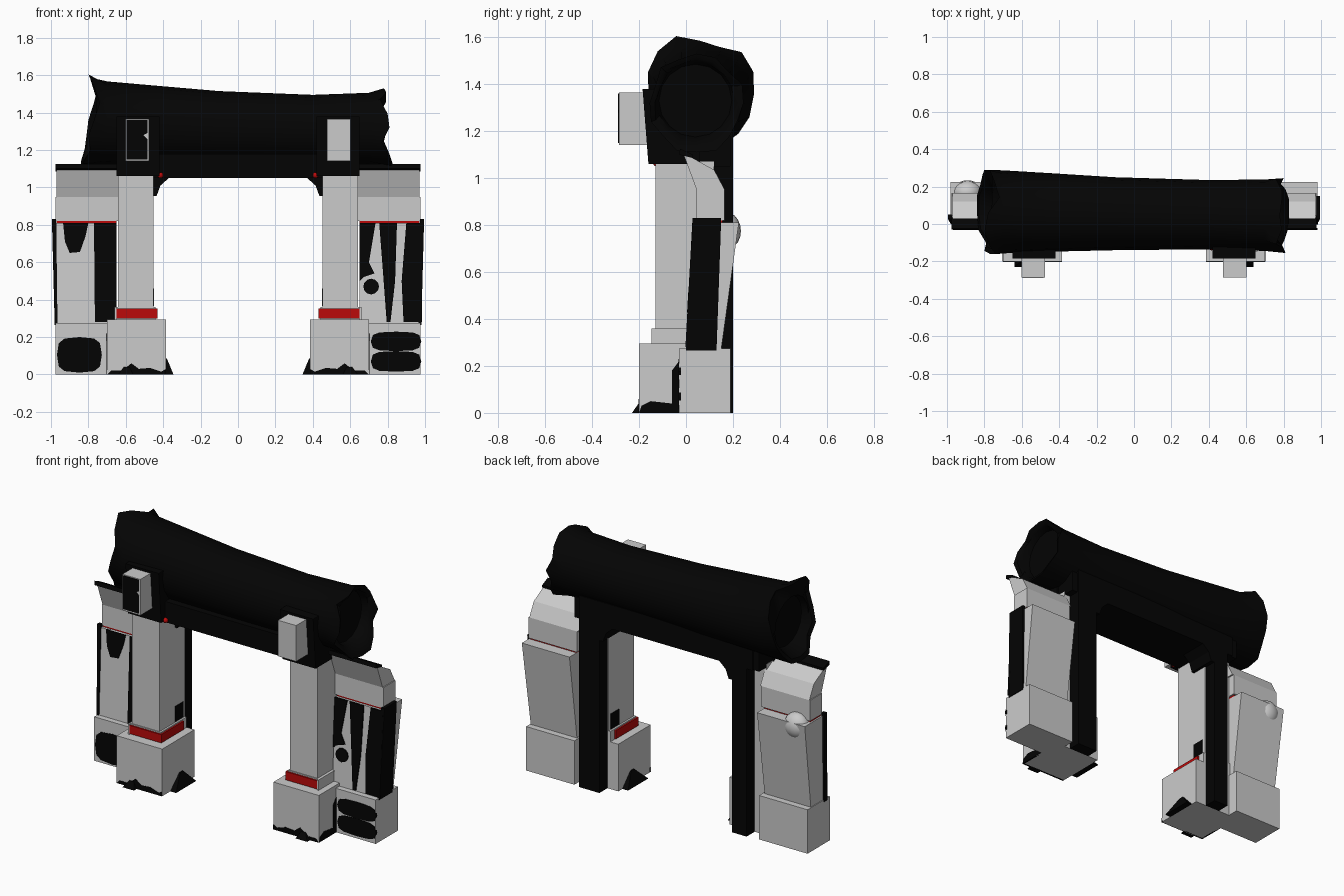
import bpy, bmesh, math

if "Cube" in bpy.data.objects:
    bpy.data.objects.remove(bpy.data.objects["Cube"])


def material(name, color):
    m = bpy.data.materials.new(name)
    m.diffuse_color = color
    m.use_nodes = True
    m.node_tree.nodes["Principled BSDF"].inputs["Base Color"].default_value = m.diffuse_color
    return m


BLACK = material("black", (0.0012, 0.0012, 0.0012, 1))
RED = material("red", (0.5, 0.003, 0.003, 1))


def finish(name, bm, mat=None):
    bmesh.ops.recalc_face_normals(bm, faces=bm.faces[:])
    me = bpy.data.meshes.new(name)
    bm.to_mesh(me)
    bm.free()
    ob = bpy.data.objects.new(name, me)
    bpy.context.collection.objects.link(ob)
    if mat:
        me.materials.append(mat)
    return ob


def prism(name, low, high, mat=None):
    """Solid between two rectangles, each (x0, x1, y0, y1, z)."""
    bm = bmesh.new()
    rings = [[bm.verts.new((x, y, r[4])) for x, y in
              ((r[0], r[2]), (r[1], r[2]), (r[1], r[3]), (r[0], r[3]))] for r in (low, high)]
    for ring in rings:
        bm.faces.new(ring)
    for i in range(4):
        j = (i + 1) % 4
        bm.faces.new((rings[0][i], rings[0][j], rings[1][j], rings[1][i]))
    return finish(name, bm, mat)


def box(name, x0, x1, y0, y1, z0, z1, mat=None):
    return prism(name, (x0, x1, y0, y1, z0), (x0, x1, y0, y1, z1), mat)


def extruded(name, pts, vec, mat=None):
    """Polygon extruded along a vector."""
    bm = bmesh.new()
    f = bm.faces.new([bm.verts.new(p) for p in pts])
    geo = bmesh.ops.extrude_face_region(bm, geom=[f])["geom"]
    bmesh.ops.translate(bm, vec=vec, verts=[v for v in geo if isinstance(v, bmesh.types.BMVert)])
    return finish(name, bm, mat)


def front_patch(name, xz, y, lean=0.0, mat=BLACK):
    """Thin worn patch on a front face; lean shifts y with height."""
    return extruded(name, [(x, y + lean * (z - 0.27), z) for x, z in xz], (0, 0.012, 0), mat)


def oval(cx, cz, rx, rz, n=12, power=0.6):
    out = []
    for i in range(n):
        c, s = math.cos(i * math.tau / n), math.sin(i * math.tau / n)
        out.append((cx + rx * math.copysign(abs(c) ** power, c),
                    cz + rz * math.copysign(abs(s) ** power, s)))
    return out


def ball(name, radius, loc, segs, mat=None, squash=1.0):
    bm = bmesh.new()
    bmesh.ops.create_uvsphere(bm, u_segments=segs, v_segments=segs // 2, radius=radius)
    bmesh.ops.scale(bm, vec=(1, squash, 1), verts=bm.verts[:])
    bmesh.ops.translate(bm, vec=loc, verts=bm.verts[:])
    for f in bm.faces:
        f.smooth = True
    return finish(name, bm, mat)


def mx(s, a, b):
    return (a, b) if s > 0 else (-b, -a)


# Charred log with a broken, flared rim and a recessed disc at each end
def log():
    n = 16
    left_r = (.23, .245, .25, .215, .225, .265, .255, .24, .22, .22, .23, .25, .24, .24, .22, .22)
    left_x = (.80, .77, .75, .72, .78, .80, .77, .74, .77, .80, .79, .83, .84, .84, .82, .81)
    right_r = (.20, .21, .19, .21, .21, .20, .215, .19, .2, .21, .2, .22, .21, .22, .2, .19)
    right_x = (.80, .76, .79, .79, .78, .79, .76, .80, .81, .77, .80, .82, .83, .83, .81, .78)
    stations = [(-.70, .065, 1.345, .222), (-.45, .062, 1.335, .21), (-.1, .055, 1.32, .195),
                (.4, .05, 1.31, .185), (.7, .047, 1.315, .191)]
    bm = bmesh.new()

    def ring(cy, cz, xs, rs):
        return [bm.verts.new((xs[i], cy + rs[i] * math.cos(i * math.tau / n),
                              cz + rs[i] * math.sin(i * math.tau / n))) for i in range(n)]
    rings = [ring(.04, 1.33, [-.72] * n, [.155] * n),
             ring(.04, 1.33, [-.76] * n, [.165] * n),
             ring(.06, 1.36, [-x + .01 for x in left_x], [r - .025 for r in left_r]),
             ring(.06, 1.36, [-x for x in left_x], left_r)]
    rings += [ring(cy, cz, [x] * n, [r] * n) for x, cy, cz, r in stations]
    rings += [ring(.045, 1.32, right_x, right_r),
              ring(.045, 1.32, [x - .01 for x in right_x], [r - .022 for r in right_r]),
              ring(.04, 1.33, [.76] * n, [.165] * n),
              ring(.04, 1.33, [.72] * n, [.155] * n)]
    for a, b in zip(rings, rings[1:]):
        for i in range(n):
            j = (i + 1) % n
            bm.faces.new((a[i], a[j], b[j], b[i]))
    bm.faces.new(rings[0])
    bm.faces.new(rings[-1])
    ob = finish("log", bm, BLACK)
    bpy.context.view_layer.objects.active = ob
    ob.select_set(True)
    bpy.ops.object.shade_smooth_by_angle(angle=math.radians(35))


log()

# Beam under the log
box("under_beam", -.64, .64, -.12, .19, 1.05, 1.18, BLACK)
box("back_beam", -.60, .60, .12, .2, 1.05, 1.2, BLACK)

for s, side in ((-1, "left"), (1, "right")):
    # Front pillar with stepped base and red collar (front and inner faces)
    box(side + "_pillar_base", *mx(s, .385, .70), -.2, .12, 0, .295)
    box(side + "_pillar_collar", *mx(s, .44, .66), -.135, .12, .29, .36)
    box(side + "_red_collar", *mx(s, .43, .655), -.145, .08, .3, .352, RED)
    box(side + "_collar_end", *mx(s, .65, .66), -.146, .08, .295, .36)
    box(side + "_pillar", *mx(s, .452, .642), -.13, .12, .3, 1.07)
    box(side + "_pillar_scorch", *mx(s, .448, .46), .02, .1, .365, .46, BLACK)

    # Front bracket plate and projecting block
    prism(side + "_front_plate", (*mx(s, .42, .65), -.16, .06, 1.06),
          (*mx(s, .42, .65), -.185, .06, 1.38), BLACK)
    box(side + "_front_block", *mx(s, .477, .602), -.285, -.15, 1.14, 1.365)

    # Rear post and corner brace
    box(side + "_rear_post", *mx(s, .46, .56 if s < 0 else .60), .12, .2, 0, 1.15, BLACK)
    extruded(side + "_corner_brace", [(s * x, .02, z) for x, z in
             ((.46, .955), (.435, .955), (.415, 1.01), (.37, 1.05), (.37, 1.1), (.46, 1.1))],
             (0, .18, 0), BLACK)
    ball(side + "_red_stud", .016, (s * .415, -.125, 1.065), 12, RED)

    # Outer support: base, leaning shaft, cap and forward-tilted top
    box(side + "_support_base", *mx(s, .64, .975), -.03, .19, 0, .275)
    prism(side + "_support_shaft", (*mx(s, .65, .97), .005, .15, .27),
          (*mx(s, .65, .98), .035, .225, .81))
    box(side + "_support_cap", *mx(s, .64, .975), .045, .165, .82, .95)
    extruded(side + "_support_top", [(-.97 if s < 0 else .63, y, z) for y, z in
             ((.045, .95), (.165, .95), (.12, 1.035), (.03, 1.085), (-.01, 1.1))],
             (.34, 0, 0))
    box(side + "_support_red_trim", *mx(s, .65, .97), .05, .155, .805, .822, RED)
    extruded(side + "_support_lip", [(-.975 if s < 0 else .64, y, z) for y, z in
             ((-.03, 1.10), (.03, 1.085), (.03, 1.10), (-.025, 1.125))], (.335, 0, 0), BLACK)

    # Blackened outer face of the shaft
    wide = .13 if s > 0 else .03
    prism(side + "_outer_scorch", (*mx(s, .965, .98), 0, wide, .265),
          (*mx(s, .972, .995), .028, wide + .02, .83), BLACK)

    # Soot spreading at the foot of the pillar
    front_patch(side + "_foot_soot", [(s * x, z) for x, z in
                ((.70, 0), (.68, .02), (.62, .02), (.57, .06), (.53, .03), (.47, .035),
                 (.41, .015), (.385, .03), (.385, 0))], -.203)
    prism(side + "_foot_spill", (*mx(s, .345, .39), -.12, .08, 0),
          (*mx(s, .38, .39), -.03, .0, .085), BLACK)
    prism(side + "_front_spill", (*mx(s, .56, .64), -.23, -.19, 0),
          (*mx(s, .58, .61), -.202, -.19, .04), BLACK)
    extruded(side + "_base_side_soot", [(s * .702, y, z) for y, z in
             ((-.2, 0), (-.19, .03), (-.15, .05), (-.06, .04), (-.06, .18), (-.03, .22), (-.03, 0))],
             (-s * .01, 0, 0), BLACK)

# Scorched face on the left block
front_patch("left_block_scorch", [(-.595, 1.15), (-.595, 1.36), (-.485, 1.36), (-.485, 1.29),
            (-.505, 1.28), (-.485, 1.26), (-.485, 1.15)], -.289)

# Scorch patches on the left support
front_patch("left_shaft_patch", [(-.935, .81), (-.80, .81), (-.815, .74), (-.845, .655), (-.90, .65),
            (-.925, .71)], 0, .055)
front_patch("left_shaft_strip", [(-.77, .81), (-.65, .81), (-.65, .28), (-.765, .28)], -.002, .055)
front_patch("left_base_patch", oval(-.848, .105, .12, .095), -.033)

# Scorch patches on the right support
front_patch("right_shaft_strip", [(.755, .81), (.85, .81), (.84, .5), (.815, .28), (.795, .28),
            (.775, .55)], -.003, .055)
front_patch("right_edge_strip", [(.9, .81), (.985, .81), (.985, .28), (.885, .28), (.875, .5)],
            -.003, .055)
front_patch("right_inner_strip", [(.65, .81), (.735, .81), (.70, .6), (.73, .54), (.67, .52), (.65, .5)],
            -.003, .055)
front_patch("right_round_patch", oval(.712, .47, .042, .042, power=1), -.004, .055)
front_patch("right_base_patch_high", oval(.845, .177, .135, .052), -.033)
front_patch("right_base_patch_low", oval(.845, .07, .135, .055), -.033)

# Rounded knob behind the left cap
ball("left_rear_knob", .08, (-.89, .17, .775), 20, None, .8)
